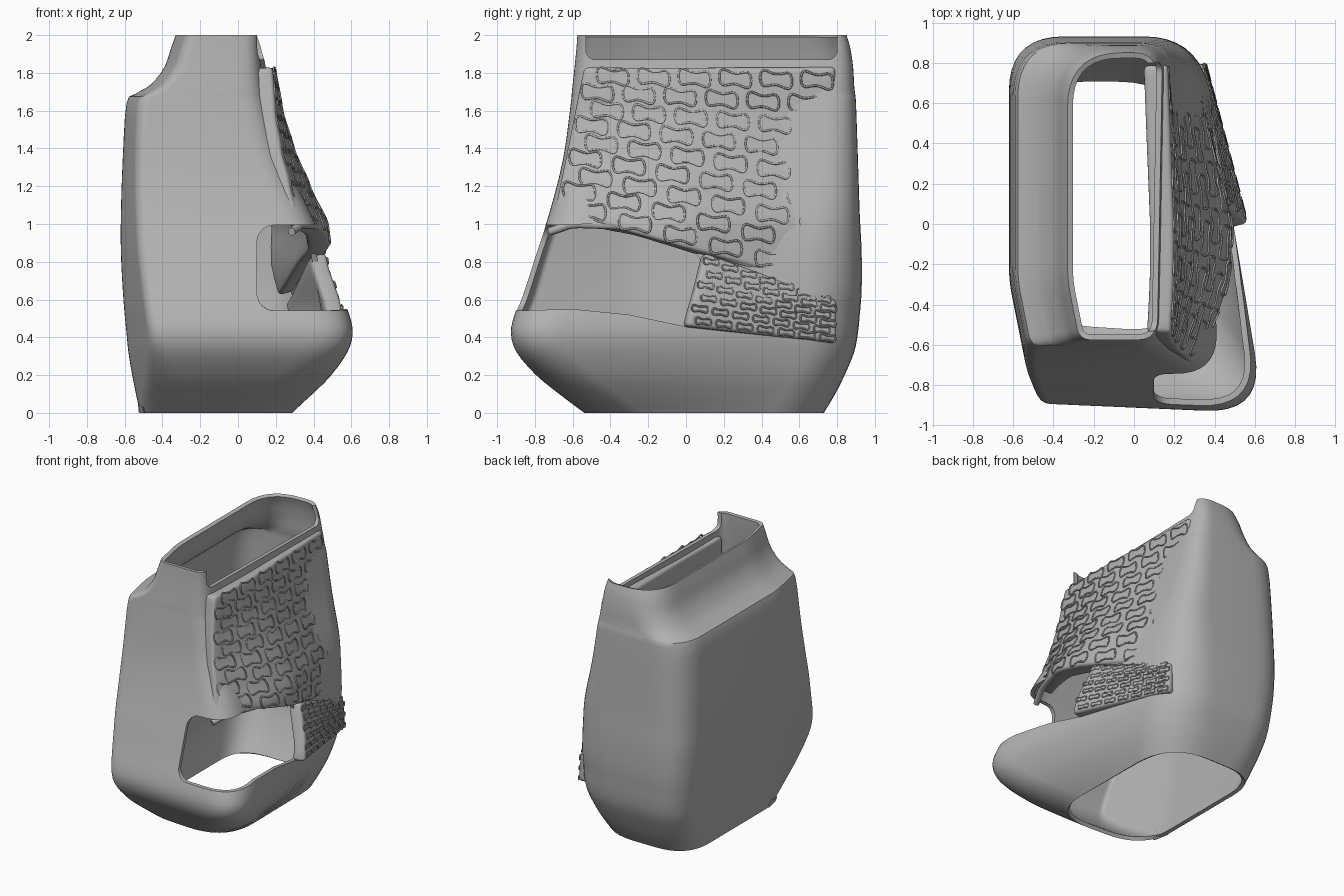
import bpy, bmesh, math
from mathutils import Vector

cube = bpy.data.objects.get("Cube")
if cube:
    bpy.data.objects.remove(cube)

grey = bpy.data.materials.new("plain_grey")
grey.use_nodes = True
grey.diffuse_color = (0.45, 0.45, 0.45, 1)
grey.node_tree.nodes["Principled BSDF"].inputs["Base Color"].default_value = (0.45, 0.45, 0.45, 1)


def add_mesh(name, bm):
    mesh = bpy.data.meshes.new(name)
    bm.to_mesh(mesh)
    bm.free()
    mesh.materials.append(grey)
    obj = bpy.data.objects.new(name, mesh)
    bpy.context.collection.objects.link(obj)
    return obj


def finish(obj, angle=35):
    """Apply the modifiers, then smooth with sharp creases kept."""
    deps = bpy.context.evaluated_depsgraph_get()
    mesh = bpy.data.meshes.new_from_object(obj.evaluated_get(deps))
    obj.modifiers.clear()
    obj.data = mesh
    bpy.ops.object.select_all(action='DESELECT')
    obj.select_set(True)
    bpy.context.view_layer.objects.active = obj
    bpy.ops.object.shade_smooth_by_angle(angle=math.radians(angle))


def interpolate(table, x):
    for (x0, y0), (x1, y1) in zip(table, table[1:]):
        if x <= x1:
            t = max(0, (x - x0) / (x1 - x0))
            t = t * t * (3 - 2 * t) * 0.3 + t * 0.7
            return y0 + (y1 - y0) * t
    return table[-1][1]


# --- Body shell: rounded sections (z, left x, front y, back y, right-front x, right-back x, radius)
SECTIONS = [
    (0.00, -0.52, -0.56, 0.73, 0.29, 0.28, 0.34),
    (0.10, -0.54, -0.69, 0.79, 0.42, 0.30, 0.33),
    (0.20, -0.56, -0.81, 0.84, 0.53, 0.32, 0.32),
    (0.32, -0.58, -0.91, 0.89, 0.62, 0.33, 0.30),
    (0.42, -0.59, -0.94, 0.91, 0.65, 0.34, 0.30),
    (0.52, -0.60, -0.92, 0.92, 0.63, 0.34, 0.30),
    (0.65, -0.61, -0.87, 0.93, 0.57, 0.34, 0.28),
    (0.85, -0.62, -0.80, 0.93, 0.49, 0.33, 0.26),
    (1.05, -0.62, -0.73, 0.92, 0.40, 0.31, 0.22),
    (1.35, -0.61, -0.65, 0.91, 0.24, 0.24, 0.17),
    (1.64, -0.59, -0.61, 0.90, 0.15, 0.19, 0.14),
    (1.69, -0.54, -0.605, 0.895, 0.14, 0.18, 0.14),
    (1.74, -0.46, -0.60, 0.89, 0.13, 0.17, 0.13),
    (1.83, -0.39, -0.59, 0.885, 0.12, 0.15, 0.12),
    (1.93, -0.355, -0.58, 0.87, 0.11, 0.13, 0.10),
    (2.00, -0.33, -0.575, 0.85, 0.11, 0.11, 0.09),
]


def section_ring(z, left, front, back, rf, rb, radius):
    lf_y = front + 0.05 * min(1, max(0, 1.4 - z))
    corners = [
        (left, -0.28, 0.08),
        (left + 0.2 * (-0.28 - lf_y), lf_y, 0.06 + 0.5 * max(0, 0.4 - z)),
        (rf, front, radius), (rb, back, radius + 0.02), (left, back, 0.27),
    ]
    pts = [Vector((x, y, z)) for x, y, _ in corners]
    ring = []
    for i, p in enumerate(pts):
        r = corners[i][2]
        a = p + (pts[i - 1] - p).normalized() * r
        b = p + (pts[(i + 1) % len(pts)] - p).normalized() * r
        for k in range(10):
            t = k / 9
            ring.append(a * (1 - t) ** 2 + p * 2 * t * (1 - t) + b * t * t)
    return ring


def catmull(p0, p1, p2, p3, t):
    return tuple(b + 0.5 * t * (c - a + t * (2 * a - 5 * b + 4 * c - d + t * (3 * (b - c) + d - a)))
                 for a, b, c, d in zip(p0, p1, p2, p3))


bm = bmesh.new()
rings = []
last = len(SECTIONS) - 1
for i in range(last):
    four = [SECTIONS[min(max(i + k, 0), last)] for k in (-1, 0, 1, 2)]
    for step in range(3):
        rings.append(section_ring(*catmull(*four, step / 3)))
rings.append(section_ring(*SECTIONS[-1]))
rows = [[bm.verts.new(p) for p in ring] for ring in rings]
for low, high in zip(rows, rows[1:]):
    for i in range(len(low)):
        j = (i + 1) % len(low)
        bm.faces.new((low[i], low[j], high[j], high[i]))
body = add_mesh("body_shell", bm)
wall = body.modifiers.new("wall", 'SOLIDIFY')
wall.thickness = 0.028
wall.offset = -1


# --- Openings cut into the shell
def prism(name, outline, x0, x1, bevel):
    bm = bmesh.new()
    face = bm.faces.new([bm.verts.new((x0, y, z)) for y, z in outline])
    top = bmesh.ops.extrude_face_region(bm, geom=[face])
    moved = [v for v in top["geom"] if isinstance(v, bmesh.types.BMVert)]
    bmesh.ops.translate(bm, verts=moved, vec=(x1 - x0, 0, 0))
    bmesh.ops.recalc_face_normals(bm, faces=bm.faces[:])
    obj = add_mesh(name, bm)
    mod = obj.modifiers.new("round", 'BEVEL')
    mod.width, mod.segments = bevel, 6
    mod.limit_method, mod.angle_limit = 'ANGLE', math.radians(40)
    obj.hide_render = True
    return obj


side_cutter = prism("side_opening_cutter", [
    (-1.3, 0.53), (-0.6, 0.55), (-0.3, 0.52), (0.08, 0.44), (0.08, 0.86),
    (-0.1, 0.93), (-0.3, 0.99), (-0.5, 1.0), (-1.3, 0.98)], 0.1, 1.2, 0.09)
notch_cutter = prism("top_notch_cutter", [
    (-0.53, 1.87), (0.80, 1.87), (0.80, 2.3), (-0.53, 2.3)], 0.02, 0.6, 0.05)
for cutter in (side_cutter, notch_cutter):
    cut = body.modifiers.new("cut", 'BOOLEAN')
    cut.operation, cut.object, cut.solver = 'DIFFERENCE', cutter, 'EXACT'
finish(body)
for cutter in (side_cutter, notch_cutter):
    bpy.data.objects.remove(cutter)

# --- Curved side surface shared by the grips
PROFILE = [(0.3, 0.575), (0.57, 0.56), (0.8, 0.50), (1.0, 0.475), (1.2, 0.38),
           (1.4, 0.295), (1.6, 0.235), (1.83, 0.195)]


def side_x(y, z):
    amount = 0.12 + 0.88 * min(1, max(0, (1.83 - z) / 1.0))
    bow = 0.27 * max(0, y) + 0.5 * max(0, -0.2 - y) ** 1.5
    return interpolate(PROFILE, z) - bow * amount


def patch_point(quad, u, v):
    low = quad[0].lerp(quad[1], u)
    high = quad[3].lerp(quad[2], u)
    return low.lerp(high, v)


def grip(name, quad, cols, rows, thickness):
    quad = [Vector(q) for q in quad]
    bm = bmesh.new()
    grid = []
    for j in range(rows + 1):
        pts = [patch_point(quad, i / cols, j / rows) for i in range(cols + 1)]
        grid.append([bm.verts.new((side_x(*p), p.x, p.y)) for p in pts])
    for a, b in zip(grid, grid[1:]):
        for i in range(cols):
            bm.faces.new((a[i], a[i + 1], b[i + 1], b[i]))
    obj = add_mesh(name, bm)
    solid = obj.modifiers.new("depth", 'SOLIDIFY')
    solid.thickness, solid.offset = thickness, -1
    bevel = obj.modifiers.new("round", 'BEVEL')
    bevel.width, bevel.segments = 0.022, 3
    bevel.limit_method, bevel.angle_limit = 'ANGLE', math.radians(50)
    finish(obj, 40)


def add_curve(name, paths, radius, closed, sides):
    curve = bpy.data.curves.new(name, 'CURVE')
    curve.dimensions = '3D'
    curve.bevel_depth, curve.bevel_resolution = radius, sides
    curve.use_fill_caps = True
    for path in paths:
        spline = curve.splines.new('POLY')
        spline.points.add(len(path) - 1)
        for point, p in zip(spline.points, path):
            point.co = (*p, 1)
        spline.use_cyclic_u = closed
    curve.materials.append(grey)
    obj = bpy.data.objects.new(name, curve)
    bpy.context.collection.objects.link(obj)


def peanut_pattern(name, quad, cols, rows, a, b, radius):
    """Staggered rows of waisted outlines lying on the grip surface."""
    quad = [Vector(q) for q in quad]
    paths = []
    for j in range(rows):
        for i in range(cols):
            u = (i + (0.45 if j % 2 else 0.75)) / (cols + 0.2)
            c = patch_point(quad, u, (j + 0.55) / (rows + 0.1))
            path = []
            for k in range(28):
                t = math.tau * k / 28
                y = c.x + a * math.cos(t)
                z = c.y + b * math.sin(t) * (0.55 + 1.2 * math.cos(t) ** 2) - 0.12 * (y - c.x)
                path.append((side_x(y, z) + 0.001, y, z))
            paths.append(path)
    add_curve(name, paths, radius, True, 0)


# --- Large upper grip and small lower grip
LARGE = [(-0.70, 1.07), (0.80, 0.65), (0.79, 1.83), (-0.54, 1.83)]
SMALL = [(0.0, 0.46), (0.80, 0.37), (0.80, 0.60), (0.10, 0.85)]
grip("upper_grip", LARGE, 22, 16, 0.12)
grip("lower_grip", SMALL, 12, 5, 0.09)
peanut_pattern("upper_grip_texture", LARGE, 6, 9, 0.085, 0.052, 0.006)
peanut_pattern("lower_grip_texture", SMALL, 7, 6, 0.042, 0.021, 0.005)

# --- Lip running under the upper grip, along the side opening
LIP = [(-0.72, 0.96), (-0.6, 1.0), (-0.3, 0.99), (-0.12, 0.93), (0.05, 0.88), (0.4, 0.77), (0.78, 0.64)]
lip = []
for k in range(31):
    y = LIP[0][0] + (LIP[-1][0] - LIP[0][0]) * k / 30
    z = interpolate(LIP, y)
    lip.append((side_x(y, z) - 0.03, y, z))
add_curve("opening_lip", [lip], 0.022, False, 3)
